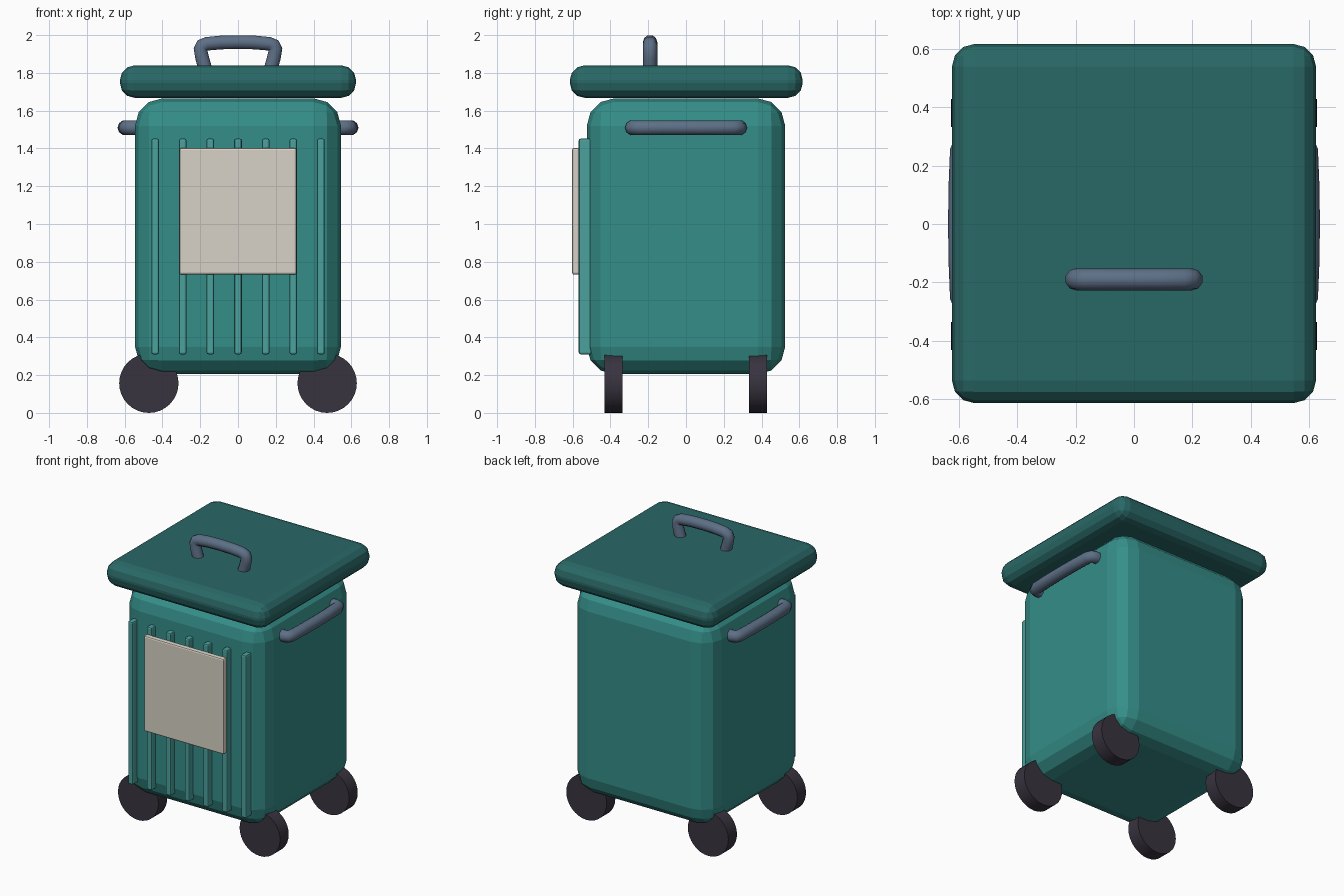
import bpy
import math

if "Cube" in bpy.data.objects:
    bpy.data.objects.remove(bpy.data.objects["Cube"])


def material(name, rgb):
    m = bpy.data.materials.new(name)
    m.diffuse_color = (*rgb, 1)
    m.use_nodes = True
    m.node_tree.nodes["Principled BSDF"].inputs["Base Color"].default_value = m.diffuse_color
    return m


TEAL = material("teal", (0.035, 0.27, 0.25))
DARK_TEAL = material("dark_teal", (0.022, 0.14, 0.135))
LIGHT_TEAL = material("light_teal", (0.07, 0.36, 0.34))
CREAM = material("cream", (0.69, 0.65, 0.57))
STEEL = material("blue_grey", (0.11, 0.16, 0.24))
RUBBER = material("rubber", (0.04, 0.033, 0.05))


def box(name, lo, hi, mat, bevel, segments):
    """Bevelled box between two corners."""
    bpy.ops.mesh.primitive_cube_add(size=1, location=[(a + b) / 2 for a, b in zip(lo, hi)])
    o = bpy.context.object
    o.name = name
    o.scale = [b - a for a, b in zip(lo, hi)]
    bpy.ops.object.transform_apply(location=False, rotation=False, scale=True)
    mod = o.modifiers.new("bevel", 'BEVEL')
    mod.width = bevel
    mod.segments = segments
    o.data.materials.append(mat)
    return o


def tube(name, points, radius, mat):
    """Round bar swept along a path of points."""
    cu = bpy.data.curves.new(name, 'CURVE')
    cu.dimensions = '3D'
    cu.bevel_depth = radius
    cu.bevel_resolution = 3
    cu.use_fill_caps = True
    sp = cu.splines.new('POLY')
    sp.points.add(len(points) - 1)
    for p, co in zip(sp.points, points):
        p.co = (*co, 1)
    o = bpy.data.objects.new(name, cu)
    bpy.context.collection.objects.link(o)
    cu.materials.append(mat)
    bpy.ops.object.select_all(action='DESELECT')
    o.select_set(True)
    bpy.context.view_layer.objects.active = o
    bpy.ops.object.convert(target='MESH')
    bpy.ops.object.shade_smooth_by_angle(angle=math.radians(50))
    bpy.context.object.name = name


# Bin body and overhanging lid
box("body", (-0.545, -0.525, 0.205), (0.545, 0.525, 1.665), TEAL, 0.145, 3)
box("lid", (-0.625, -0.615, 1.668), (0.625, 0.618, 1.84), DARK_TEAL, 0.078, 3)

# Front ribs
for i in range(7):
    x = (i - 3) * 0.1463
    box(f"rib_{i + 1}", (x - 0.02, -0.568, 0.31), (x + 0.02, -0.50, 1.452), LIGHT_TEAL, 0.01, 2)

# Blank front panel
box("front_panel", (-0.31, -0.603, 0.732), (0.31, -0.565, 1.402), CREAM, 0.01, 2)

# Lid handle
half = [(0.17, 1.81), (0.19, 1.88), (0.199, 1.925), (0.19, 1.945), (0.165, 1.954), (0.09, 1.961)]
arch = [(-x, z) for x, z in half] + [(0, 1.963)] + [(x, z) for x, z in reversed(half)]
tube("lid_handle", [(x, -0.19, z) for x, z in arch], 0.038, STEEL)

# Side handles, bowed outwards
bow = [(0.52, 0.277), (0.56, 0.283), (0.583, 0.277), (0.592, 0.25), (0.597, 0.12)]
bar = [(x, -y) for x, y in bow] + [(0.598, 0)] + [(x, y) for x, y in reversed(bow)]
for side, s in (("right", 1), ("left", -1)):
    tube(f"{side}_handle", [(s * x, y, 1.51) for x, y in bar], 0.04, STEEL)

# Four wheels
for side, x in (("right", 0.472), ("left", -0.472)):
    for end, y in (("front", -0.384), ("back", 0.381)):
        bpy.ops.mesh.primitive_cylinder_add(vertices=32, radius=0.157, depth=0.096,
                                            location=(x, y, 0.157), rotation=(math.pi / 2, 0, 0))
        w = bpy.context.object
        w.name = f"{end}_{side}_wheel"
        w.data.materials.append(RUBBER)
        bpy.ops.object.shade_smooth_by_angle(angle=math.radians(30))
